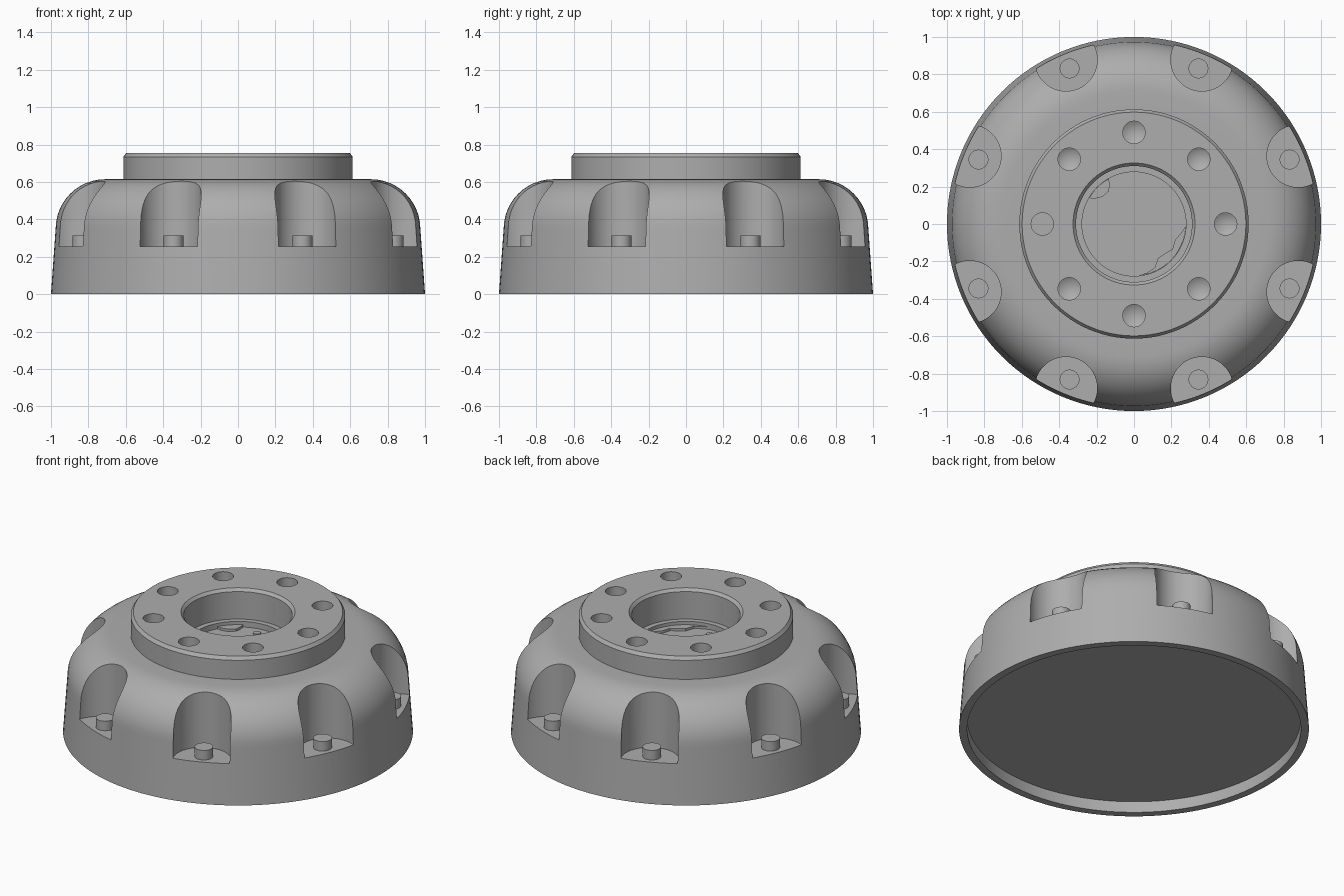
import bpy, bmesh, math
from mathutils import Matrix, Vector

cube = bpy.data.objects.get("Cube")
if cube:
    bpy.data.objects.remove(cube)

grey = bpy.data.materials.new("plain grey")
grey.use_nodes = True
COLOUR = (0.42, 0.42, 0.42, 1)
grey.diffuse_color = COLOUR
grey.node_tree.nodes["Principled BSDF"].inputs["Base Color"].default_value = COLOUR


def finish(name, bm):
    bmesh.ops.remove_doubles(bm, verts=bm.verts, dist=1e-5)
    bmesh.ops.recalc_face_normals(bm, faces=bm.faces)
    mesh = bpy.data.meshes.new(name)
    bm.to_mesh(mesh)
    bm.free()
    mesh.materials.append(grey)
    obj = bpy.data.objects.new(name, mesh)
    bpy.context.collection.objects.link(obj)
    return obj


def lathe(name, profile, segments=32, at=(0, 0)):
    """Spin a profile of (radius, height) that starts and ends on the axis."""
    bm = bmesh.new()
    verts = [bm.verts.new((r, 0, z)) for r, z in profile]
    edges = [bm.edges.new(pair) for pair in zip(verts, verts[1:])]
    bmesh.ops.spin(bm, geom=verts + edges, cent=(0, 0, 0), axis=(0, 0, 1),
                   angle=math.tau, steps=segments, use_duplicate=False)
    bmesh.ops.transform(bm, matrix=Matrix.Translation((*at, 0)), verts=bm.verts)
    return finish(name, bm)


def plate(name, outline, low, high):
    bm = bmesh.new()
    face = bm.faces.new([bm.verts.new((x, y, low)) for x, y in outline])
    extruded = bmesh.ops.extrude_face_region(bm, geom=[face])["geom"]
    top = [v for v in extruded if isinstance(v, bmesh.types.BMVert)]
    bmesh.ops.translate(bm, vec=(0, 0, high - low), verts=top)
    return finish(name, bm)


def smooth(obj):
    bpy.ops.object.select_all(action="DESELECT")
    obj.select_set(True)
    bpy.context.view_layer.objects.active = obj
    bpy.ops.object.shade_smooth_by_angle(angle=math.radians(28))


def polar(radius, degrees):
    a = math.radians(degrees)
    return radius * math.cos(a), radius * math.sin(a)


# Body: recessed underside, tapered skirt, rounded shoulder, raised hub, stepped bore
shoulder = []
for i in range(13):
    x, z = polar(0.265, 90 * i / 12)
    shoulder.append((0.71 + x, 0.35 + z))
profile = [(0, 0.07), (0.954, 0.07), (0.954, 0), (1, 0), *shoulder,
           (0.613, 0.615), (0.613, 0.735), (0.598, 0.755),
           (0.326, 0.755), (0.31, 0.738), (0.31, 0.565),
           (0.278, 0.565), (0.278, 0.53), (0, 0.53)]
body = lathe("body", profile, 128)

# Cutters: eight open scoops in the shoulder and eight drilled holes in the hub
cutters = []
for k in range(8):
    cutters.append(lathe("scoop_cutter", [(0, 0.255), (0.167, 0.255), (0.167, 0.9), (0, 0.9)],
                         48, polar(0.95, 22.5 + 45 * k)))
    tip = 0.6 if k == 4 else 0.565
    cutters.append(lathe("hole_cutter", [(0, tip), (0.06, 0.6), (0.06, 0.9), (0, 0.9)],
                         32, polar(0.49, 45 * k)))
for cutter in cutters:
    cutter.hide_render = True
    cut = body.modifiers.new("cut", "BOOLEAN")
    cut.operation = "DIFFERENCE"
    cut.solver = "EXACT"
    cut.object = cutter
bpy.context.view_layer.objects.active = body
for cut in list(body.modifiers):
    bpy.ops.object.modifier_apply(modifier=cut.name)
for cutter in cutters:
    bpy.data.objects.remove(cutter)
smooth(body)

# Pins standing on the scoop floors
for k in range(8):
    smooth(lathe("scoop_pin", [(0, 0.25), (0.053, 0.25), (0.053, 0.315), (0, 0.315)],
                 32, polar(0.9, 22.5 + 45 * k)))

# Small studs and wavy corner lands on the bore floor
for x, y in [(-0.02, 0.217), (-0.212, 0.038), (0.212, -0.043), (-0.014, -0.217)]:
    smooth(lathe("bore_stud", [(0, 0.525), (0.022, 0.525), (0.022, 0.537), (0, 0.537)], 20, (x, y)))


def land(name, edge, start, end):
    rim = [polar(0.277, start + (end - start) * i / 12) for i in range(13)]
    plate(name, rim + edge, 0.525, 0.545)


land("bore_land_right", [(0.07, -0.26), (0.11, -0.235), (0.13, -0.18), (0.17, -0.155),
                         (0.205, -0.135), (0.22, -0.085), (0.25, -0.05)], 358, 276)
land("bore_land_left", [(-0.21, 0.135), (-0.17, 0.145), (-0.135, 0.175), (-0.13, 0.21)], 119, 150)
